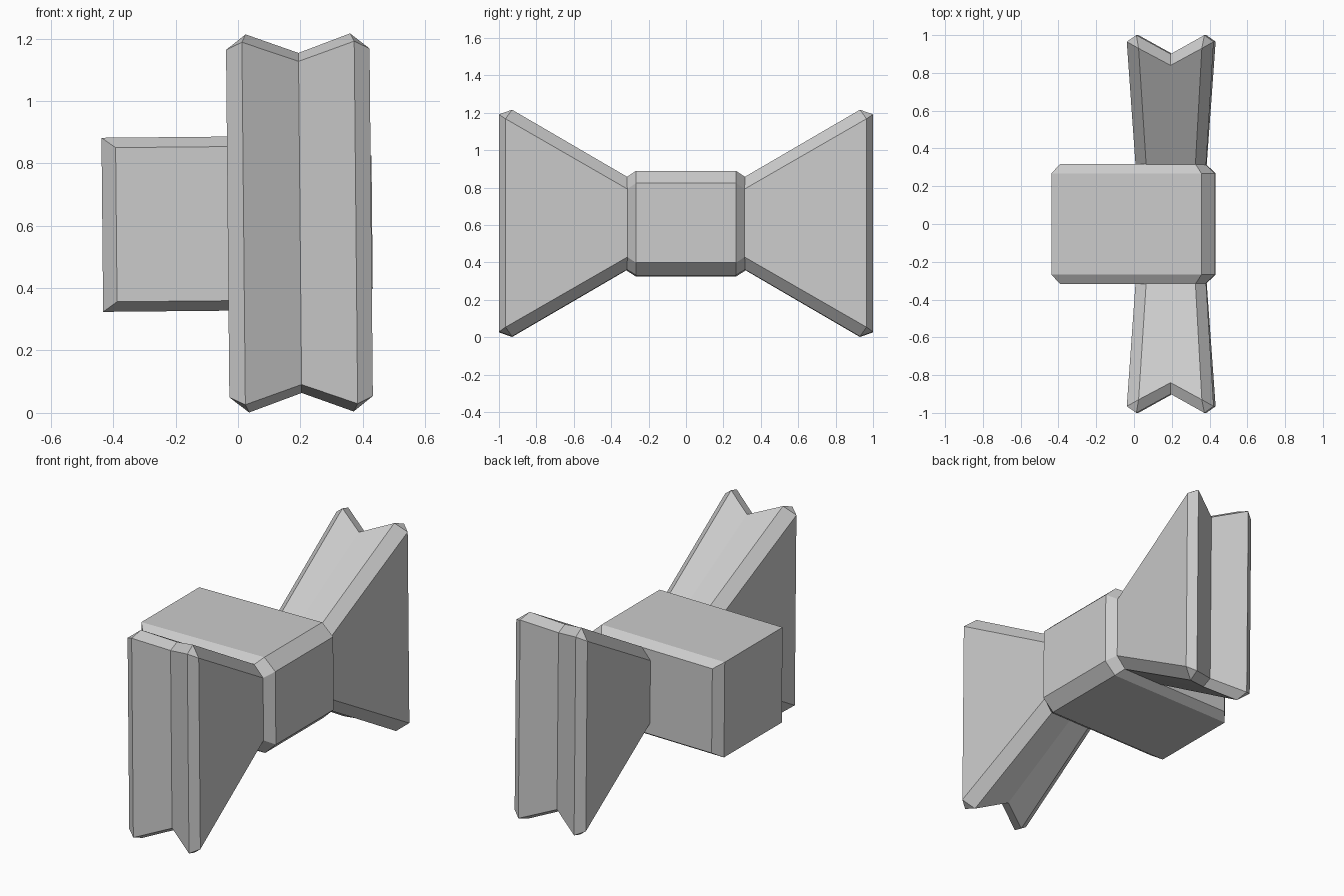
import bpy
import bmesh
from mathutils import Matrix, Vector

if "Cube" in bpy.data.objects:
    bpy.data.objects.remove(bpy.data.objects["Cube"], do_unlink=True)

CENTRE_Z = 0.607
TILT = Matrix.Rotation(-0.0095, 4, 'Y')

grey = bpy.data.materials.new("light grey")
grey.use_nodes = True
grey.diffuse_color = (0.6, 0.6, 0.6, 1)
grey.node_tree.nodes["Principled BSDF"].inputs["Base Color"].default_value = grey.diffuse_color


def loft(name, sections):
    """Skin sections of (x, y, half height) stations, mirrored top to bottom."""
    bm = bmesh.new()
    rows = []
    for section in sections:
        top = [bm.verts.new((x, y, h)) for x, y, h in section]
        bottom = [bm.verts.new((x, y, -h)) for x, y, h in section]
        rows.append(top + bottom[::-1])
    count = len(rows[0])
    for a, b in zip(rows, rows[1:]):
        for i in range(count):
            j = (i + 1) % count
            bm.faces.new((a[i], a[j], b[j], b[i]))
    # End caps run from each top edge to the bottom edge below it
    for row in (rows[0], rows[-1]):
        for i in range(count // 2 - 1):
            bm.faces.new((row[i], row[i + 1], row[-2 - i], row[-1 - i]))
    bmesh.ops.remove_doubles(bm, verts=bm.verts, dist=0.0005)
    bmesh.ops.recalc_face_normals(bm, faces=bm.faces)
    bm.transform(TILT)
    mesh = bpy.data.meshes.new(name)
    bm.to_mesh(mesh)
    bm.free()
    mesh.materials.append(grey)
    obj = bpy.data.objects.new(name, mesh)
    obj.location = Vector((0, 0, CENTRE_Z))
    bpy.context.collection.objects.link(obj)
    return obj


# Centre knot: a box with bevelled sides, sharp at the -x end
def knot_section(y, outer):
    if outer:
        stations = [(-0.39, 0.247), (0.328, 0.247), (0.38, 0.18)]
    else:
        stations = [(-0.435, 0.279), (0.36, 0.279), (0.43, 0.2125)]
    return [(x, y, h) for x, h in stations]


loft("centre_knot", [
    knot_section(-0.317, True), knot_section(-0.267, False),
    knot_section(0.267, False), knot_section(0.317, True)])

# Flared wings with a V groove down the outer end
root = [(0.01, 0.31, 0.18), (0.067, 0.31, 0.245), (0.197, 0.31, 0.245),
        (0.327, 0.31, 0.245), (0.383, 0.31, 0.18)]
flare = [(-0.033, 0.965, 0.557), (0.03, 0.93, 0.606), (0.199, 0.84, 0.545),
         (0.365, 0.93, 0.606), (0.427, 0.965, 0.557)]
tip_left, groove, tip_right = (0.018, 1, 0.581), (0.199, 0.9, 0.518), (0.378, 1, 0.581)
tip = [tip_left, tip_left, groove, tip_right, tip_right]

for name, side in (("front_wing", -1), ("back_wing", 1)):
    loft(name, [[(x, y * side, h) for x, y, h in s] for s in (root, flare, tip)])
